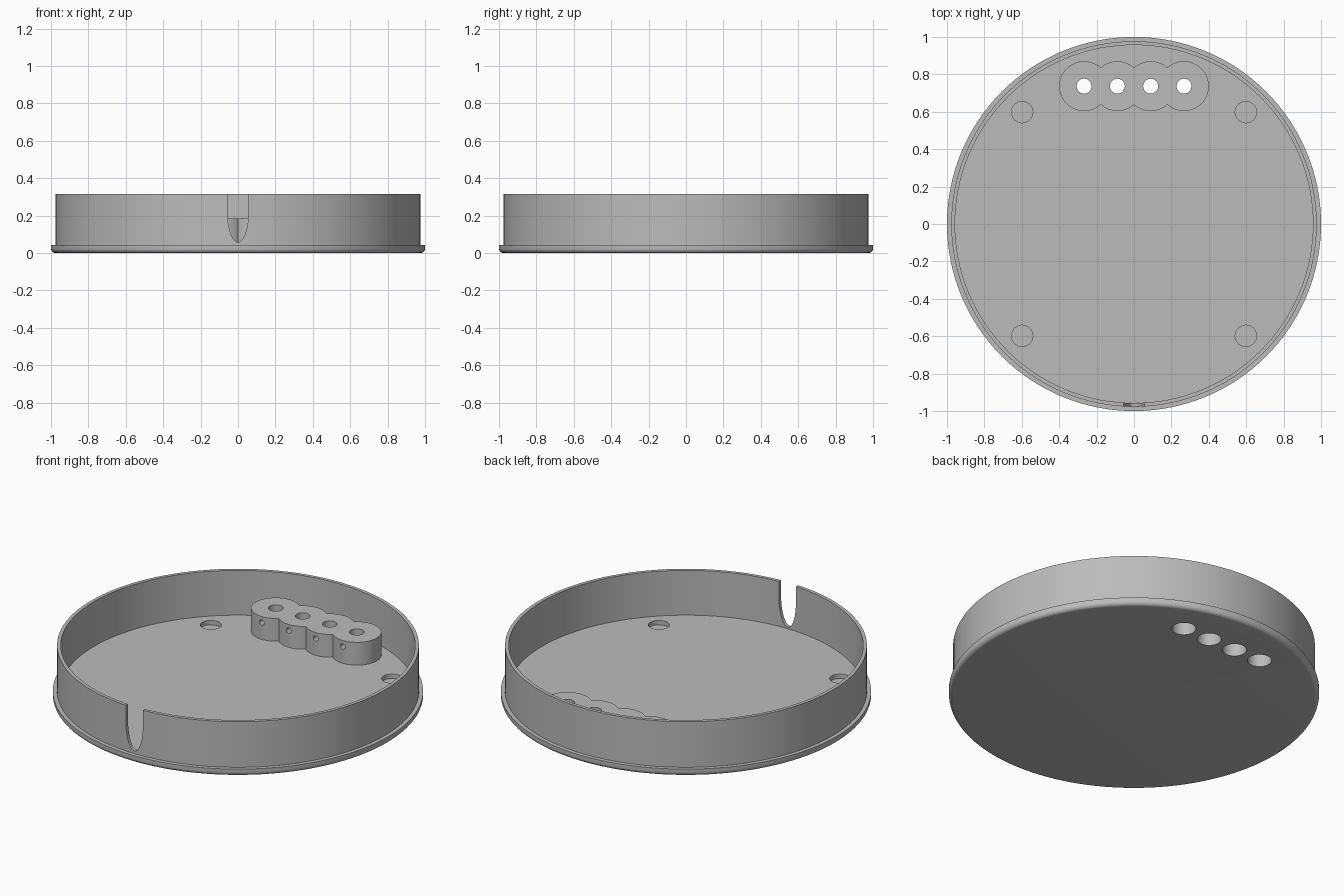
import bpy, bmesh, math
from mathutils import Matrix

if "Cube" in bpy.data.objects:
    bpy.data.objects.remove(bpy.data.objects["Cube"])

SEG = 128
FLOOR, BLOCK_TOP, RIM = 0.048, 0.184, 0.315

grey = bpy.data.materials.new("plain grey")
grey.diffuse_color = (0.5, 0.5, 0.5, 1)
grey.use_nodes = True
grey.node_tree.nodes["Principled BSDF"].inputs["Base Color"].default_value = grey.diffuse_color


def make_object(name, bm):
    bmesh.ops.recalc_face_normals(bm, faces=bm.faces)
    mesh = bpy.data.meshes.new(name)
    bm.to_mesh(mesh)
    bm.free()
    mesh.materials.append(grey)
    obj = bpy.data.objects.new(name, mesh)
    bpy.context.collection.objects.link(obj)
    return obj


def lathe(name, profile):
    """Closed solid turned from (radius, z) points, starting and ending on the axis."""
    bm = bmesh.new()
    verts = [bm.verts.new((r, 0, z)) for r, z in profile]
    edges = [bm.edges.new(pair) for pair in zip(verts, verts[1:])]
    bmesh.ops.spin(bm, geom=verts + edges, cent=(0, 0, 0), axis=(0, 0, 1),
                   angle=2 * math.pi, steps=SEG)
    bmesh.ops.remove_doubles(bm, verts=bm.verts, dist=1e-5)
    return make_object(name, bm)


def cylinder(name, x, y, r, z0, z1, seg=48):
    bm = bmesh.new()
    bmesh.ops.create_cone(bm, cap_ends=True, segments=seg, radius1=r, radius2=r, depth=z1 - z0,
                          matrix=Matrix.Translation((x, y, (z0 + z1) / 2)))
    return make_object(name, bm)


def boolean(target, tool, operation):
    """Apply the boolean, then discard the tool object."""
    mod = target.modifiers.new("boolean", 'BOOLEAN')
    mod.operation, mod.object, mod.solver = operation, tool, 'EXACT'
    bpy.context.view_layer.objects.active = target
    bpy.ops.object.modifier_apply(modifier=mod.name)
    bpy.data.objects.remove(tool, do_unlink=True)


# Round tray: rounded bottom edge, flange, thin wall, flat floor
f = 0.024
fillet = [(1 - f + f * math.sin(a), f - f * math.cos(a))
          for a in [math.radians(15 * i) for i in range(7)]]
tray = lathe("round_tray", [(0, 0)] + fillet + [
    (1, 0.043), (0.977, 0.043), (0.977, RIM), (0.957, RIM), (0.957, FLOOR), (0, FLOOR)])

# Block of four merged round bosses
boss_x = [-0.267, -0.089, 0.089, 0.267]
boss_y = 0.737
for x in boss_x:
    boolean(tray, cylinder("boss", x, boss_y, 0.133, 0.03, BLOCK_TOP, 64), 'UNION')

# Bores: narrow at the top, wide from below, with a small side hole in front
for x in boss_x:
    boolean(tray, cylinder("bore", x, boss_y, 0.04, -0.1, 0.3, 32), 'DIFFERENCE')
    boolean(tray, cylinder("wide_bore", x, boss_y, 0.065, -0.1, 0.115), 'DIFFERENCE')
    side = cylinder("side_hole", 0, 0, 0.016, 0, 0.2, 24)
    side.data.transform(Matrix.Translation((x, boss_y, 0.148))
                        @ Matrix.Rotation(math.radians(90), 4, 'X'))
    boolean(tray, side, 'DIFFERENCE')

# Four shallow round pockets in the floor
for x in (-0.598, 0.598):
    for y in (-0.598, 0.598):
        boolean(tray, cylinder("pocket", x, y, 0.057, 0.022, 0.1), 'DIFFERENCE')

# Cable slot in the front wall: straight sides with an elliptical bottom
outline = [(0.056, 0.4)] + [
    (0.056 * math.cos(a), 0.22 - 0.162 * math.sin(a))
    for a in [math.pi * i / 24 for i in range(25)]] + [(-0.056, 0.4)]
bm = bmesh.new()
face = bm.faces.new([bm.verts.new((x, -1.1, z)) for x, z in outline])
ext = bmesh.ops.extrude_face_region(bm, geom=[face])["geom"]
bmesh.ops.translate(bm, vec=(0, 0.2, 0), verts=[v for v in ext if isinstance(v, bmesh.types.BMVert)])
boolean(tray, make_object("slot", bm), 'DIFFERENCE')

# Smooth the round walls and keep edges crisp
bpy.ops.object.select_all(action='DESELECT')
tray.select_set(True)
bpy.context.view_layer.objects.active = tray
bpy.ops.object.shade_smooth_by_angle(angle=math.radians(30))
